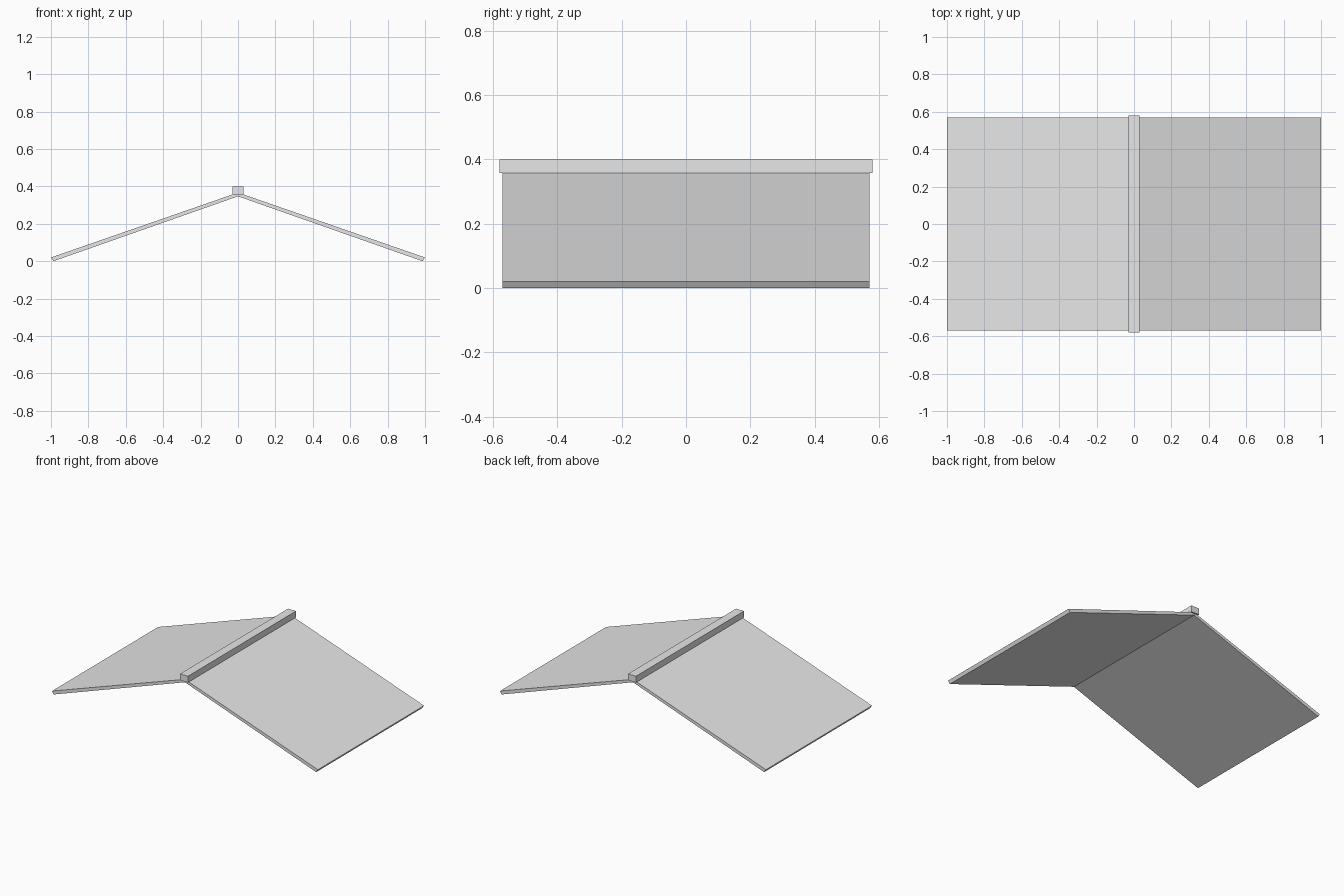
import bpy
import bmesh

if "Cube" in bpy.data.objects:
    bpy.data.objects.remove(bpy.data.objects["Cube"])

HALF_DEPTH = 0.57

grey = bpy.data.materials.new("light grey")
grey.diffuse_color = (0.8, 0.8, 0.8, 1.0)
grey.use_nodes = True
grey.node_tree.nodes["Principled BSDF"].inputs["Base Color"].default_value = grey.diffuse_color


def extrude_profile(name, profile, half_depth):
    """Extrude an (x, z) outline along y, centred on y = 0."""
    bm = bmesh.new()
    face = bm.faces.new([bm.verts.new((x, -half_depth, z)) for x, z in profile])
    new = bmesh.ops.extrude_face_region(bm, geom=[face])["geom"]
    verts = [g for g in new if isinstance(g, bmesh.types.BMVert)]
    bmesh.ops.translate(bm, verts=verts, vec=(0, 2 * half_depth, 0))
    bmesh.ops.recalc_face_normals(bm, faces=bm.faces)
    mesh = bpy.data.meshes.new(name)
    bm.to_mesh(mesh)
    bm.free()
    mesh.materials.append(grey)
    obj = bpy.data.objects.new(name, mesh)
    bpy.context.collection.objects.link(obj)
    return obj


# Two thin sloping roof panels meeting under the ridge
for side, label in ((-1, "left"), (1, "right")):
    outline = [(0, 0.347), (0.987, 0), (1.0, 0.02), (0, 0.367)]
    extrude_profile(label + "_roof_panel",
                    [(side * x, z) for x, z in outline], HALF_DEPTH)

# Square ridge beam, slightly longer than the panels
extrude_profile("ridge_beam",
                [(-0.03, 0.357), (0.03, 0.357), (0.03, 0.4), (-0.03, 0.4)],
                HALF_DEPTH + 0.01)
